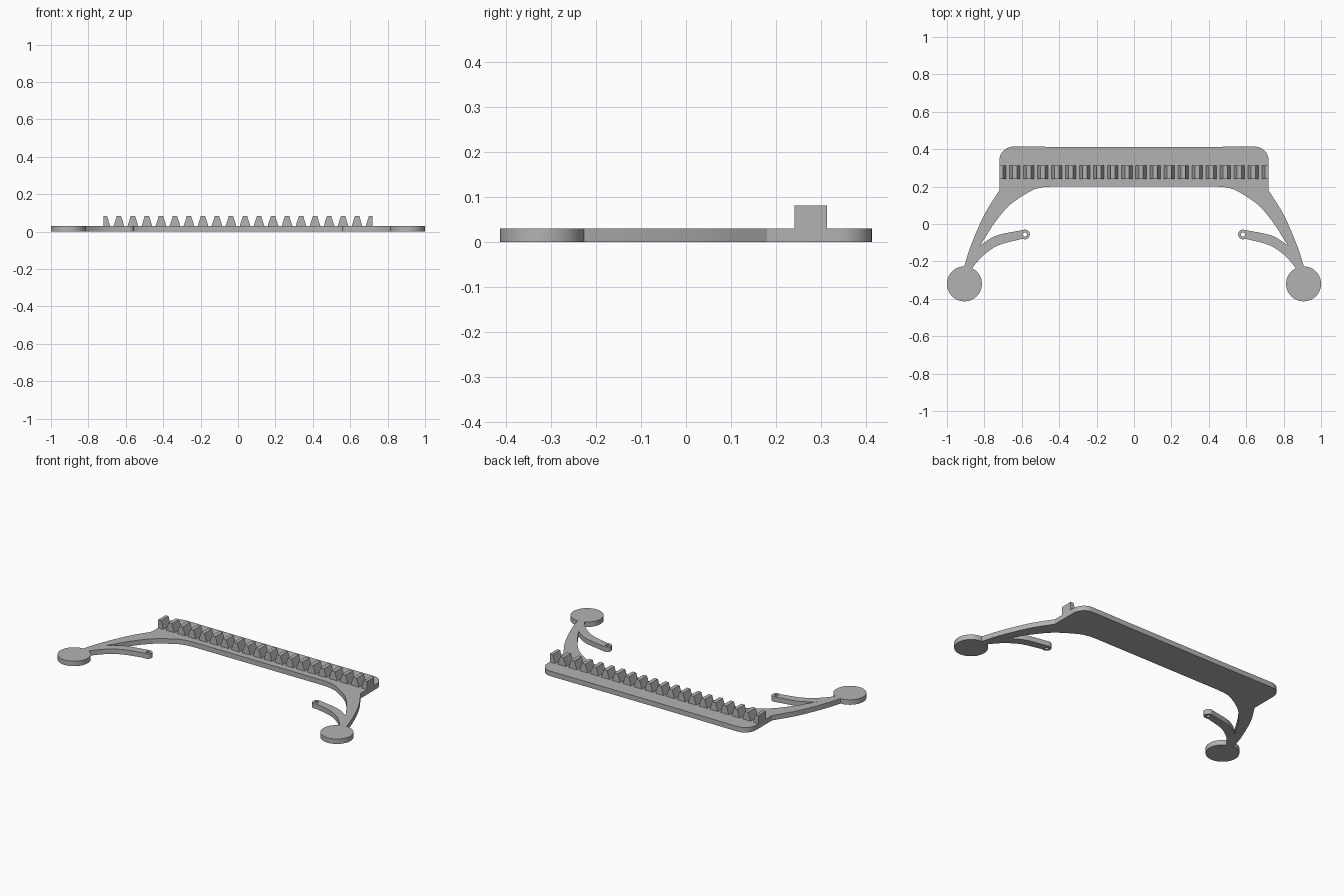
import bpy, bmesh, math
from mathutils import Vector

cube = bpy.data.objects.get("Cube")
if cube:
    bpy.data.objects.remove(cube, do_unlink=True)

THICK = 0.031
HALF_W = 0.72

grey = bpy.data.materials.new("plain_grey")
grey.use_nodes = True
grey.diffuse_color = (0.45, 0.45, 0.45, 1)
grey.node_tree.nodes["Principled BSDF"].inputs["Base Color"].default_value = (0.45, 0.45, 0.45, 1)


def arc(cx, cy, r, a0, a1, n):
    angles = [math.radians(a0 + (a1 - a0) * i / n) for i in range(n + 1)]
    return [(cx + r * math.cos(a), cy + r * math.sin(a)) for a in angles]


def smooth(points, n=6):
    """Catmull-Rom curve through the points."""
    p = [Vector(q) for q in points]
    p = [2 * p[0] - p[1]] + p + [2 * p[-1] - p[-2]]
    out = []
    for a, b, c, d in zip(p, p[1:], p[2:], p[3:]):
        for i in range(n):
            t = i / n
            out.append(tuple(0.5 * (2 * b + (c - a) * t + (2 * a - 5 * b + 4 * c - d) * t * t
                                    + (3 * b - a - 3 * c + d) * t ** 3)))
    return out + [tuple(p[-2])]


def mirrored(points):
    return [(-x, y) for x, y in reversed(points)]


def finish(obj):
    obj.data.materials.clear()
    obj.data.materials.append(grey)
    bpy.ops.object.select_all(action='DESELECT')
    obj.select_set(True)
    bpy.context.view_layer.objects.active = obj
    bpy.ops.object.shade_smooth_by_angle(angle=math.radians(30))


# Left half of the flat outline: plate, arm, round pad, small hooked branch
half = [(0.3, 0.412)]
half += arc(0.645, 0.339, 0.075, 90, 0, 8)
half += smooth([(0.72, 0.18), (0.80, 0.05), (0.87, -0.11), (0.908, -0.227)])
half += arc(0.9065, -0.32, 0.0935, 86, -243, 48)
half += smooth([(0.855, -0.222), (0.80, -0.163), (0.72, -0.112), (0.60, -0.08)])
half += arc(0.583, -0.056, 0.026, -85, -275, 14)
half += smooth([(0.60, -0.033), (0.72, -0.057), (0.775, -0.082), (0.832, -0.122)])
half += smooth([(0.825, -0.118), (0.80, -0.08), (0.746, 0.005), (0.666, 0.1),
                (0.56, 0.172), (0.50, 0.194), (0.44, 0.2)])
hole = arc(0.583, -0.056, 0.011, 0, 345, 23)

# Extrude the outline with its pin holes
curve = bpy.data.curves.new("frame_outline", 'CURVE')
curve.dimensions = '2D'
curve.fill_mode = 'BOTH'
curve.extrude = THICK / 2
for loop in (half + mirrored(half), hole, mirrored(hole)):
    spline = curve.splines.new('POLY')
    spline.points.add(len(loop) - 1)
    for point, (x, y) in zip(spline.points, loop):
        point.co = (x, y, 0, 1)
    spline.use_cyclic_u = True
outline = bpy.data.objects.new("frame_outline", curve)
bpy.context.collection.objects.link(outline)
bpy.context.view_layer.update()
evaluated = outline.evaluated_get(bpy.context.evaluated_depsgraph_get())
mesh = bpy.data.meshes.new_from_object(evaluated)
bpy.data.objects.remove(outline, do_unlink=True)

bm = bmesh.new()
bm.from_mesh(mesh)
bmesh.ops.remove_doubles(bm, verts=bm.verts, dist=0.0005)
bmesh.ops.translate(bm, verts=bm.verts, vec=(0, 0, THICK / 2))
bmesh.ops.recalc_face_normals(bm, faces=bm.faces)
bm.to_mesh(mesh)
bm.free()
frame = bpy.data.objects.new("frame", mesh)
bpy.context.collection.objects.link(frame)
finish(frame)

# Row of tapered teeth, the end ones trimmed flush with the plate
COUNT, PITCH = 20, 0.0749
Y0, Y1, TOP, SUNK = 0.241, 0.314, 0.082, 0.025
bm = bmesh.new()
for i in range(COUNT):
    cx = (i - (COUNT - 1) / 2) * PITCH
    profile = [(cx - 0.03, SUNK), (cx + 0.03, SUNK), (cx + 0.012, TOP), (cx - 0.012, TOP)]
    verts = [bm.verts.new((max(-HALF_W, min(HALF_W, x)), Y0, z)) for x, z in profile]
    face = bm.faces.new(verts)
    geom = bmesh.ops.extrude_face_region(bm, geom=[face])["geom"]
    moved = [g for g in geom if isinstance(g, bmesh.types.BMVert)]
    bmesh.ops.translate(bm, verts=moved, vec=(0, Y1 - Y0, 0))
bmesh.ops.recalc_face_normals(bm, faces=bm.faces)
mesh = bpy.data.meshes.new("rack_teeth")
bm.to_mesh(mesh)
bm.free()
teeth = bpy.data.objects.new("rack_teeth", mesh)
bpy.context.collection.objects.link(teeth)
finish(teeth)
